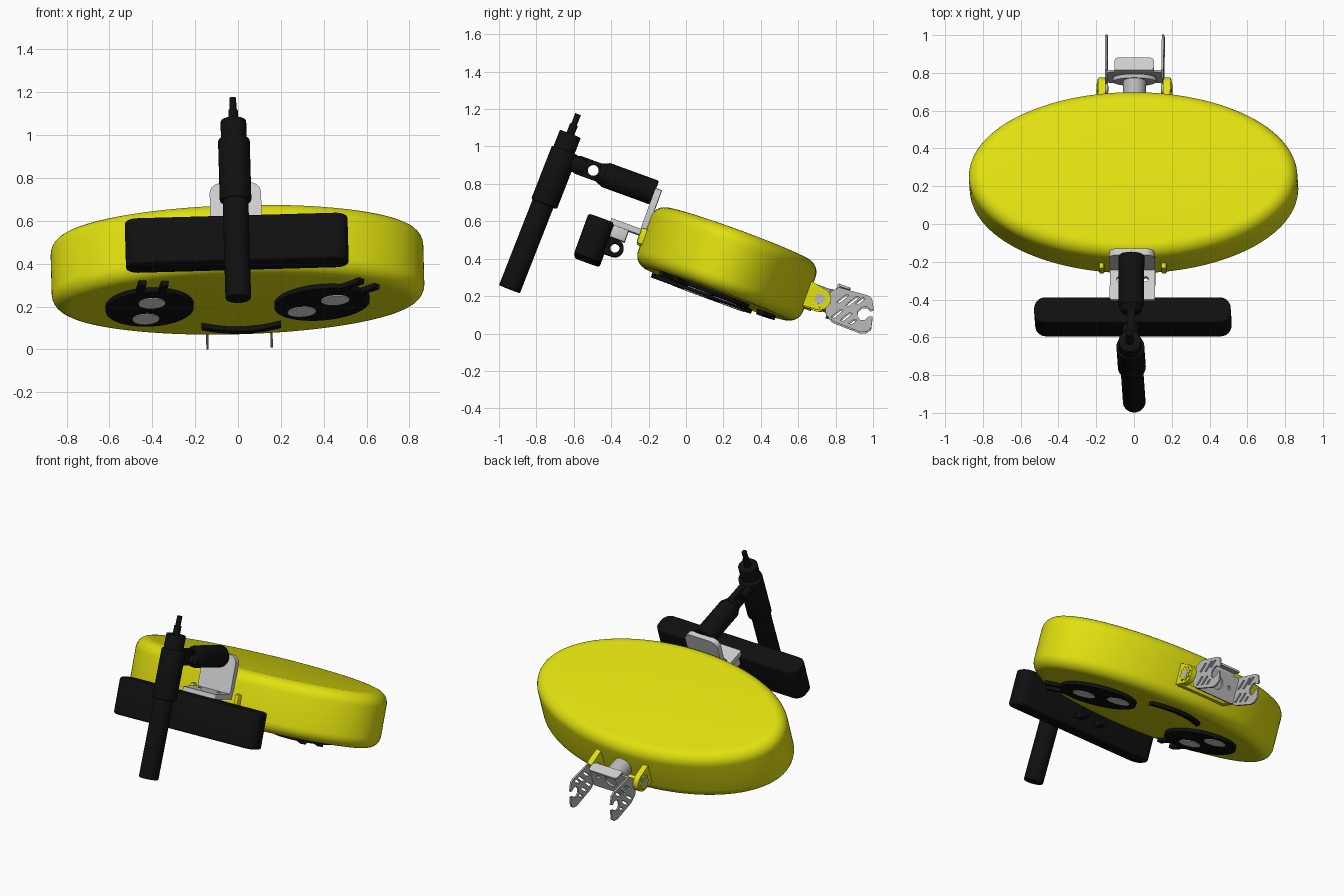
import bpy, bmesh, math
from mathutils import Matrix, Vector

if "Cube" in bpy.data.objects:
    bpy.data.objects.remove(bpy.data.objects["Cube"])

# Everything is built level (x across, u front-to-back, n up), then tilted by PLACE
PLACE = (Matrix.Translation((0.008, 0, 0)) @ Matrix.Rotation(math.radians(-1.6), 4, 'Y')
         @ Matrix.Rotation(math.radians(-20), 4, 'X'))
FACE_X = Matrix(((0, 0, 1, 0), (1, 0, 0, 0), (0, 1, 0, 0), (0, 0, 0, 1)))   # outline (u, n)
FACE_U = Matrix.Rotation(math.pi / 2, 4, 'X')                               # outline (x, n)
FACE_N = Matrix.Identity(4)                                                 # outline (x, u)


def material(name, rgb):
    m = bpy.data.materials.new(name)
    m.diffuse_color = (*rgb, 1)
    m.use_nodes = True
    m.node_tree.nodes["Principled BSDF"].inputs["Base Color"].default_value = m.diffuse_color
    return m


YELLOW = material("yellow", (0.75, 0.75, 0.005))
BLACK = material("black", (0.005, 0.005, 0.005))
GREY = material("light grey", (0.62, 0.62, 0.62))
STEEL = material("steel", (0.48, 0.48, 0.48))
WHITE = material("white", (0.8, 0.8, 0.8))


def finish(bm, name, mat):
    bmesh.ops.remove_doubles(bm, verts=bm.verts, dist=1e-5)
    bmesh.ops.recalc_face_normals(bm, faces=bm.faces)
    bm.transform(PLACE)
    for f in bm.faces:
        f.smooth = True
    me = bpy.data.meshes.new(name)
    bm.to_mesh(me)
    bm.free()
    me.set_sharp_from_angle(angle=math.radians(35))
    me.materials.append(mat)
    ob = bpy.data.objects.new(name, me)
    bpy.context.collection.objects.link(ob)
    return ob


def rod(name, p0, p1, r0, mat, r1=None, bevel=0.0):
    p0, p1 = Vector(p0), Vector(p1)
    d = p1 - p0
    bm = bmesh.new()
    bmesh.ops.create_cone(bm, cap_ends=True, segments=32, radius1=r0,
                          radius2=r0 if r1 is None else r1, depth=d.length)
    if bevel:
        rims = [e for e in bm.edges if any(len(f.verts) > 4 for f in e.link_faces)]
        bmesh.ops.bevel(bm, geom=rims, offset=bevel, segments=3, profile=0.5, affect='EDGES')
    bm.transform(Matrix.Translation((p0 + p1) / 2) @ d.to_track_quat('Z', 'Y').to_matrix().to_4x4())
    return finish(bm, name, mat)


def box(name, x, u, n, mat, bevel=0.004):
    bm = bmesh.new()
    bmesh.ops.create_cube(bm, size=1)
    for v in bm.verts:
        v.co = [(a + b) / 2 + c * (b - a) for (a, b), c in zip((x, u, n), v.co)]
    bmesh.ops.bevel(bm, geom=bm.edges[:], offset=bevel, segments=2, profile=0.5, affect='EDGES')
    return finish(bm, name, mat)


def plate(name, outlines, face, pos, thick, mat, bevel=0.0):
    """Flat plate; the first outline is the rim, the others are holes."""
    cu = bpy.data.curves.new(name, 'CURVE')
    cu.dimensions, cu.fill_mode = '2D', 'BOTH'
    cu.extrude, cu.bevel_depth, cu.bevel_resolution = thick / 2 - bevel, bevel, 3
    for pts in outlines:
        s = cu.splines.new('POLY')
        s.points.add(len(pts) - 1)
        for p, q in zip(s.points, pts):
            p.co = (q[0], q[1], 0, 1)
        s.use_cyclic_u = True
    tmp = bpy.data.objects.new(name + "_curve", cu)
    bpy.context.collection.objects.link(tmp)
    bpy.context.view_layer.update()
    me = bpy.data.meshes.new_from_object(tmp.evaluated_get(bpy.context.evaluated_depsgraph_get()))
    bm = bmesh.new()
    bm.from_mesh(me)
    bpy.data.objects.remove(tmp)
    bpy.data.curves.remove(cu)
    bpy.data.meshes.remove(me)
    bm.transform(Matrix.Translation(pos) @ face)
    return finish(bm, name, mat)


def oval(cx, cy, rx, ry=None, rot=0.0, steps=40):
    ry = rx if ry is None else ry
    c, s = math.cos(rot), math.sin(rot)
    pts = [(rx * math.cos(2 * math.pi * i / steps), ry * math.sin(2 * math.pi * i / steps))
           for i in range(steps)]
    return [(cx + c * a - s * b, cy + s * a + c * b) for a, b in pts]


def round_rect(x0, x1, y0, y1, r):
    pts = []
    for k, (cx, cy) in enumerate(((x1 - r, y1 - r), (x0 + r, y1 - r), (x0 + r, y0 + r), (x1 - r, y0 + r))):
        for i in range(7):
            a = math.pi / 2 * (k + i / 6)
            pts.append((cx + r * math.cos(a), cy + r * math.sin(a)))
    return pts


# Body: thick oval cushion with rounded rims
CU = 0.078
bm = bmesh.new()
rim = [bm.verts.new((x, u, 0.252)) for x, u in oval(0, CU, 0.87, 0.47, steps=112)]
base = bm.faces.new(rim)
top = bmesh.ops.extrude_face_region(bm, geom=[base], use_keep_orig=True)
bmesh.ops.translate(bm, vec=(0, 0, 0.345), verts=[v for v in top['geom'] if isinstance(v, bmesh.types.BMVert)])
rims = [e for e in bm.edges if any(len(f.verts) > 4 for f in e.link_faces)]
bmesh.ops.bevel(bm, geom=rims, offset=0.075, segments=7, profile=0.5, affect='EDGES')
finish(bm, "body", YELLOW)

# Face on the underside: eyes with highlights and lashes, and a mouth
for side, cx, turn in (("left", -0.415, math.radians(8)), ("right", 0.39, math.radians(47))):
    cu = 0.05
    c, s = math.cos(turn), math.sin(turn)

    def at(a, b):
        return (cx + c * a - s * b, cu + s * a + c * b)
    plate(side + "_eye", [oval(cx, cu, 0.205, 0.237, turn)], FACE_N, (0, 0, 0.242), 0.024, BLACK)
    for tag, a, b in (("upper", 0.0, -0.085), ("lower", 0.0, 0.13)):
        plate(f"{side}_eye_{tag}_highlight", [oval(*at(a, b), 0.063, 0.07, turn)],
              FACE_N, (0, 0, 0.229), 0.006, WHITE)
    for tag, a in (("outer", -0.075), ("inner", 0.03)):
        quad = [at(a - 0.017, -0.2), at(a + 0.017, -0.2), at(a + 0.017, -0.325), at(a - 0.017, -0.325)]
        plate(f"{side}_{tag}_lash", [quad], FACE_N, (0, 0, 0.242), 0.024, BLACK)
xs = [-0.185 + 0.37 * i / 16 for i in range(17)]
arc = [(x, 0.40 - 0.065 * (x / 0.185) ** 2) for x in xs]
plate("mouth", [[(x + 0.01, u - 0.02) for x, u in arc] + [(x + 0.01, u + 0.02) for x, u in reversed(arc)]],
      FACE_N, (0, 0, 0.242), 0.024, BLACK)

# Rear mount: yellow hinge lugs with star washers and bolts
LU, LN = 0.61, 0.414
for side, sx in (("left", -1), ("right", 1)):
    arc = [(LU + 0.06 * math.cos(a), LN + 0.06 * math.sin(a))
           for a in (math.pi * (i / 12 - 0.5) for i in range(13))]
    plate(side + "_rear_lug", [arc + [(0.52, 0.49), (0.44, 0.49), (0.44, 0.35), (0.52, 0.35)]],
          FACE_X, (sx * 0.172, 0, 0), 0.038, YELLOW)
    star = [(LU + r * math.cos(a), LN + r * math.sin(a))
            for i in range(16) for r, a in ((0.05 if i % 2 else 0.037, math.pi * i / 8),)]
    plate(side + "_rear_washer", [star], FACE_X, (sx * 0.194, 0, 0), 0.008, YELLOW)
    rod(side + "_rear_bolt", (sx * 0.14, LU, LN), (sx * 0.2, LU, LN), 0.028, STEEL)
box("rear_lug_base", (-0.18, 0.18), (0.46, 0.585), (0.345, 0.37), YELLOW)
rod("rear_socket", (0, 0.5, 0.425), (0, 0.66, 0.425), 0.062, STEEL)

# Rear fork: flange, cross plate, lip and two slotted jaws
plate("fork_flange", [oval(0, 0.425, 0.115, 0.065)], FACE_U, (0, 0.657, 0), 0.022, STEEL)
plate("fork_cross_plate", [round_rect(-0.15, 0.15, 0.335, 0.50, 0.02), oval(0, 0.42, 0.04),
                           oval(-0.09, 0.42, 0.012), oval(0.09, 0.42, 0.012)],
      FACE_U, (0, 0.68, 0), 0.014, STEEL)
plate("fork_lip", [round_rect(-0.105, 0.105, 0.675, 0.745, 0.02)], FACE_N, (0, 0, 0.522), 0.012, GREY)
box("fork_lip_web", (-0.105, 0.105), (0.674, 0.687), (0.46, 0.525), GREY, 0.002)
jaw = [(0.685, 0.508), (0.85, 0.52), (0.872, 0.512), (0.90, 0.462), (0.885, 0.452), (0.862, 0.462),
       (0.838, 0.452), (0.824, 0.425), (0.83, 0.398), (0.852, 0.382), (0.875, 0.392), (0.888, 0.415),
       (0.908, 0.424), (0.922, 0.36), (0.905, 0.335), (0.872, 0.322), (0.72, 0.325), (0.672, 0.345),
       (0.65, 0.385), (0.65, 0.47)]
slots = [[(u, n), (u + 0.018, n), (u + 0.018 + h * 0.6, n + h), (u + h * 0.6, n + h)]
         for u, n, h in ((0.70, 0.43, 0.055), (0.75, 0.43, 0.065), (0.795, 0.455, 0.045),
                         (0.70, 0.345, 0.055), (0.75, 0.345, 0.055), (0.80, 0.345, 0.03))]
for side, sx in (("left", -1), ("right", 1)):
    plate(side + "_fork_jaw", [jaw] + slots, FACE_X, (sx * 0.15, 0, 0), 0.011, STEEL)

# Front bracket: upright plate, shelf and block
plate("bracket_upright", [round_rect(-0.12, 0.12, 0.41, 0.675, 0.05)], FACE_U, (0, -0.401, 0), 0.036, GREY)
plate("bracket_shelf", [round_rect(-0.12, 0.12, -0.585, -0.385, 0.012), oval(-0.07, -0.47, 0.014),
                        oval(0.07, -0.47, 0.014)], FACE_N, (0, 0, 0.425), 0.032, GREY)
box("bracket_block", (-0.11, 0.11), (-0.57, -0.475), (0.345, 0.412), GREY)
for side, sx in (("left", -1), ("right", 1)):
    box(side + "_front_lug", (sx * 0.165 - 0.015, sx * 0.165 + 0.015), (-0.415, -0.25), (0.36, 0.45), YELLOW, 0.012)
    plate(side + "_bar_lug", [[(-0.58, 0.345)] + [(-0.513 + 0.047 * math.cos(a), 0.298 + 0.047 * math.sin(a))
                              for a in (math.pi * (0.5 - i / 12) for i in range(13))] + [(-0.58, 0.25)],
                              oval(-0.513, 0.298, 0.025)], FACE_X, (sx * 0.07, 0, 0), 0.04, BLACK)
box("front_hinge_web", (-0.165, 0.165), (-0.385, -0.3), (0.38, 0.42), YELLOW)

# Wide bar across the front
plate("front_bar", [round_rect(-0.507, 0.507, -0.692, -0.573, 0.045)], FACE_N, (0, 0, 0.30), 0.226, BLACK, 0.013)

# Arm holding the pole: barrel, flat eye and clamp neck
AN = 0.65
rod("arm_barrel", (0, -0.70, AN), (0, -0.415, AN), 0.068, BLACK, bevel=0.008)
rod("arm_barrel_tip", (0, -0.735, AN), (0, -0.70, AN), 0.05, BLACK, r1=0.064)
plate("arm_eye", [round_rect(-0.87, -0.70, AN - 0.05, AN + 0.05, 0.02), oval(-0.764, AN, 0.029)],
      FACE_X, (0, 0, 0), 0.04, BLACK)
rod("arm_neck", (0, -0.94, AN), (0, -0.81, AN), 0.052, BLACK, r1=0.042)

# Pole: shaft, thicker sleeve and stepped tip


def axis(n):
    return (0, -0.968 + 0.022 * (n + 0.1) / 0.9, n)


rod("pole_shaft", axis(-0.10), axis(0.792), 0.06, BLACK, bevel=0.006)
rod("pole_sleeve", (0, -0.95, 0.39), (0, -0.943, 0.70), 0.074, BLACK, bevel=0.01)
rod("pole_tip_base", axis(0.78), axis(0.845), 0.022, BLACK)
rod("pole_tip", axis(0.84), axis(0.905), 0.016, BLACK)
